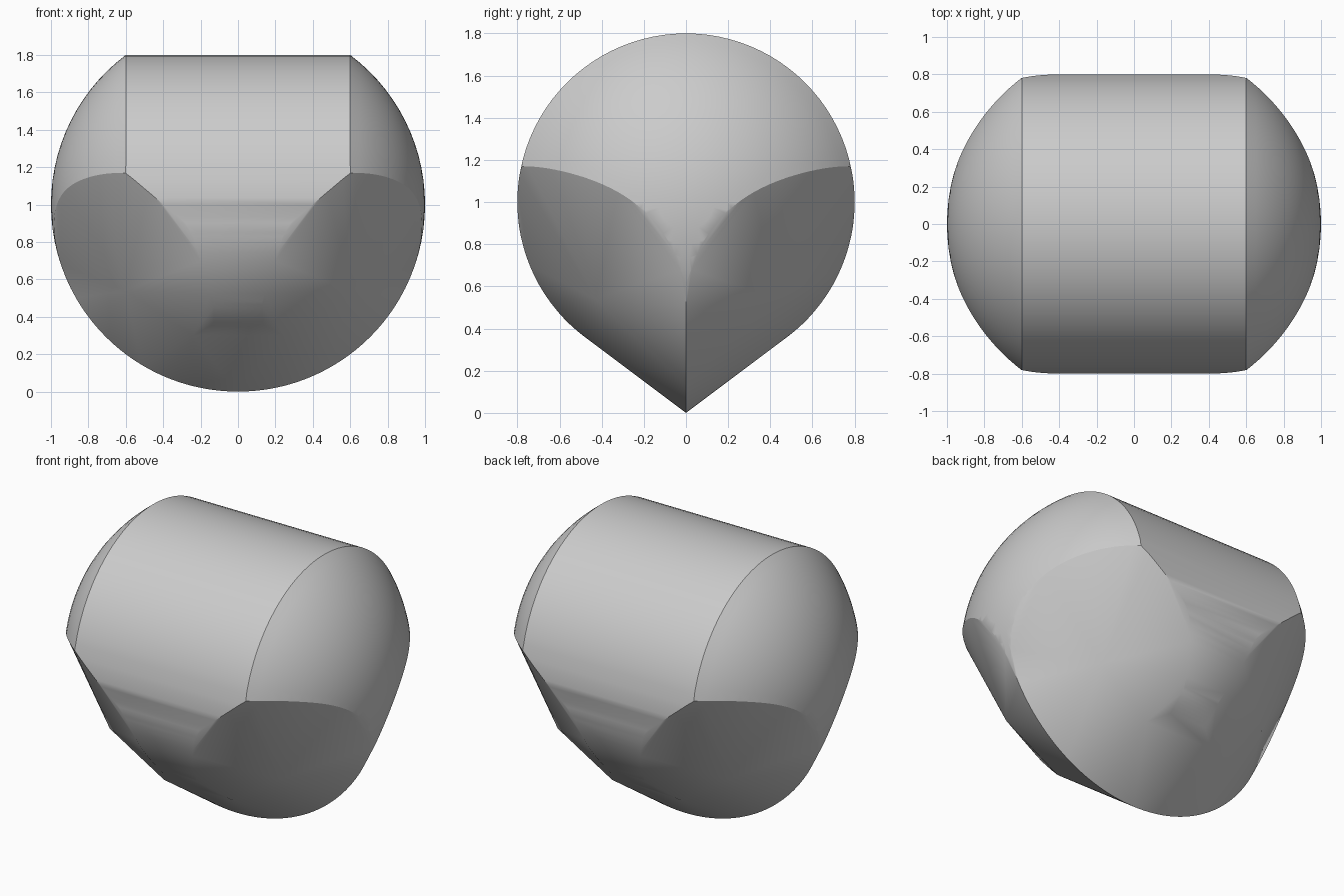
import bpy, bmesh, math

cube = bpy.data.objects.get("Cube")
if cube:
    bpy.data.objects.remove(cube, do_unlink=True)

# Sphere radius of the caps, barrel radius, barrel half length
SPHERE, BARREL, HALF = 1.0, 0.8, 0.6
SLANT = (0.693, 0.6, -0.4)                # normal of the slanted side faces

points = set()


def add(x, y, z):
    """Add a point, relative to the sphere centre, with its mirror images."""
    for sx in (-1, 1):
        for sy in (-1, 1):
            points.add((round(sx * x, 5), round(sy * y, 5), round(z + SPHERE, 5)))


def on_sphere(y, z):
    return math.sqrt(max(0, SPHERE - y * y - z * z))


def kept(y, z):
    """True where the cap lies inside the slightly bulging slanted face."""
    y = abs(y)
    reach = SLANT[0] * on_sphere(y, z) + SLANT[1] * y + SLANT[2] * z
    return z > -0.5 and reach <= BARREL + 0.015 * y + 0.5 * y * y * (BARREL - y)


def cap_edge(y):
    """Height at which the slanted face trims the cap."""
    low, high = -0.5, 0.6
    for _ in range(30):
        mid = (low + high) / 2
        if kept(y, mid):
            high = mid
        else:
            low = mid
    return high


# Rounded end caps: rings around the long axis, trimmed by the slanted faces
RINGS, STEPS = 14, 48
rim = math.acos(HALF / SPHERE)
for i in range(RINGS + 1):
    r = math.sin(rim * i / RINGS)
    for j in range(STEPS + 1):
        a = math.pi * (j / STEPS - 0.5)
        y, z = r * math.cos(a), r * math.sin(a)
        if kept(y, z):
            add(on_sphere(y, z), y, z)

# Trimmed edge of the caps, ending at the barrel corner
for i in range(1, 30):
    y = 0.78 * i / 29
    z = cap_edge(y)
    add(max(HALF, on_sphere(y, z)), y, z)

# Keel: sharp round edge on the mid plane
for i in range(41):
    a = math.radians(30 + 60 * i / 40)
    add(math.cos(a), 0, -math.sin(a))

# Barrel front and back, narrowing in steps from the corners to the keel faces
STRIP = [(0.17, HALF), (-0.1, 0.28), (-0.17, 0.24), (-0.52, 0.13), (-0.64, 0.13)]
for (z0, w0), (z1, w1) in zip(STRIP, STRIP[1:]):
    for i in range(1, 9):
        z = z0 + (z1 - z0) * i / 8
        add(w0 + (w1 - w0) * i / 8, math.sqrt(BARREL ** 2 - z * z), z)

# Blunt corners of the slanted faces and of the flat faces beside the keel
add(0.6, 0.43, -0.46)
add(0.24, 0.4, -0.7)

# Wrap everything in one convex skin
bm = bmesh.new()
for p in sorted(points):
    bm.verts.new(p)
bmesh.ops.convex_hull(bm, input=bm.verts[:])
bmesh.ops.delete(bm, geom=[v for v in bm.verts if not v.link_faces], context='VERTS')
bmesh.ops.recalc_face_normals(bm, faces=bm.faces[:])
mesh = bpy.data.meshes.new("rounded_body")
bm.to_mesh(mesh)
bm.free()
body = bpy.data.objects.new("rounded_body", mesh)
bpy.context.collection.objects.link(body)

# Plain grey material
grey = bpy.data.materials.new("light_grey")
grey.use_nodes = True
colour = (0.6, 0.6, 0.6, 1)
grey.diffuse_color = colour
grey.node_tree.nodes["Principled BSDF"].inputs["Base Color"].default_value = colour
mesh.materials.append(grey)

bpy.ops.object.select_all(action='DESELECT')
body.select_set(True)
bpy.context.view_layer.objects.active = body
bpy.ops.object.shade_smooth_by_angle(angle=math.radians(30))
